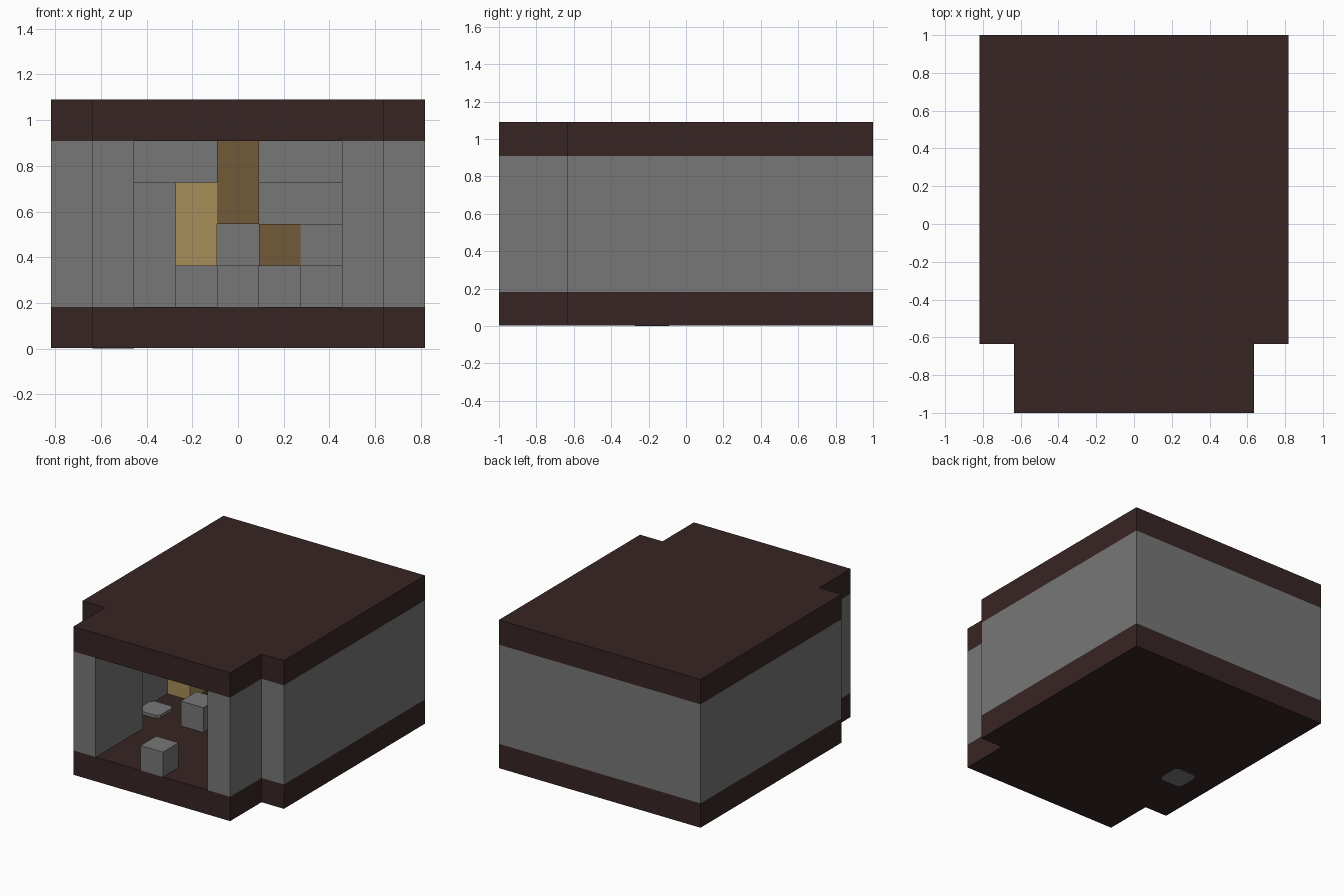
import bpy
import bmesh

old = bpy.data.objects.get("Cube")
if old:
    bpy.data.objects.remove(old, do_unlink=True)

U = 2 / 11  # one building block


def material(name, rgb):
    m = bpy.data.materials.new(name)
    m.use_nodes = True
    m.diffuse_color = (*rgb, 1)
    bsdf = next(n for n in m.node_tree.nodes if n.type == 'BSDF_PRINCIPLED')
    bsdf.inputs["Base Color"].default_value = (*rgb, 1)
    return m


DARK = material("dark_brown", (0.039, 0.018, 0.018))
STONE = material("stone_grey", (0.185, 0.185, 0.185))
STRAW = material("straw_yellow", (0.39, 0.27, 0.10))
WOOD = material("wood_brown", (0.17, 0.10, 0.04))


def slab(name, outline, z0, z1, mat):
    """Extrude an outline, given in block units, between two heights."""
    bm = bmesh.new()
    base = bm.faces.new([bm.verts.new((x * U, y * U, z0 * U)) for x, y in outline])
    top = bmesh.ops.extrude_face_region(bm, geom=[base])["geom"]
    verts = [v for v in top if isinstance(v, bmesh.types.BMVert)]
    bmesh.ops.translate(bm, verts=verts, vec=(0, 0, (z1 - z0) * U))
    bmesh.ops.recalc_face_normals(bm, faces=bm.faces)
    mesh = bpy.data.meshes.new(name)
    bm.to_mesh(mesh)
    bm.free()
    mesh.materials.append(mat)
    obj = bpy.data.objects.new(name, mesh)
    bpy.context.collection.objects.link(obj)
    return obj


def mirrored(half):
    return half + [(-x, y) for x, y in reversed(half)]


def block(name, x, y, z, mat, wide=1, tall=1):
    """Box of whole blocks; x is the first column's centre, y the row's centre."""
    x0, x1, y0, y1 = x - .5, x - .5 + wide, y - .5, y + .5
    slab(name, [(x0, y0), (x1, y0), (x1, y1), (x0, y1)], z, z + tall, mat)


# Shell: floor, roof and the open-fronted wall
outer = [(3.5, -5.5), (3.5, -3.5), (4.5, -3.5), (4.5, 5.5)]
inner = [(3.5, 4.5), (3.5, -2.5), (2.5, -2.5), (2.5, -5.5)]
slab("floor", mirrored(outer), 0.02, 1, DARK)
slab("roof", mirrored(outer), 5, 6, DARK)
right_half = outer[::-1]
wall = inner + outer + [(-x, y) for x, y in (inner + outer)[::-1]]
slab("wall", wall, 1, 5, STONE)

# Stone set through the floor, with clipped corners
a, c = 0.5, 0.36
octagon = [(a, -c), (a, c), (c, a), (-c, a), (-a, c), (-a, -c), (-c, -a), (c, -a)]
slab("floor_stone", [(x - 3, y - 1) for x, y in octagon], 0, 1.12, STONE)

# Loose stone blocks
for i, (x, y, z) in enumerate([(0, -5, 1), (-1, -1, 1), (1, 1, 1), (2, 2, 1), (2, 3, 2)]):
    block(f"stone_block_{i + 1}", x, y, z, STONE)

# Fittings towards the back of the room
block("back_beam", -2, 4, 4, STONE, wide=5)
block("hanging_post", 0, 3, 3, WOOD, tall=2)
block("wood_crate", 1, 3, 2, WOOD)
block("straw_stack", -1, 3, 2, STRAW, tall=2)
block("corner_straw", -3, 1, 1, STRAW)
